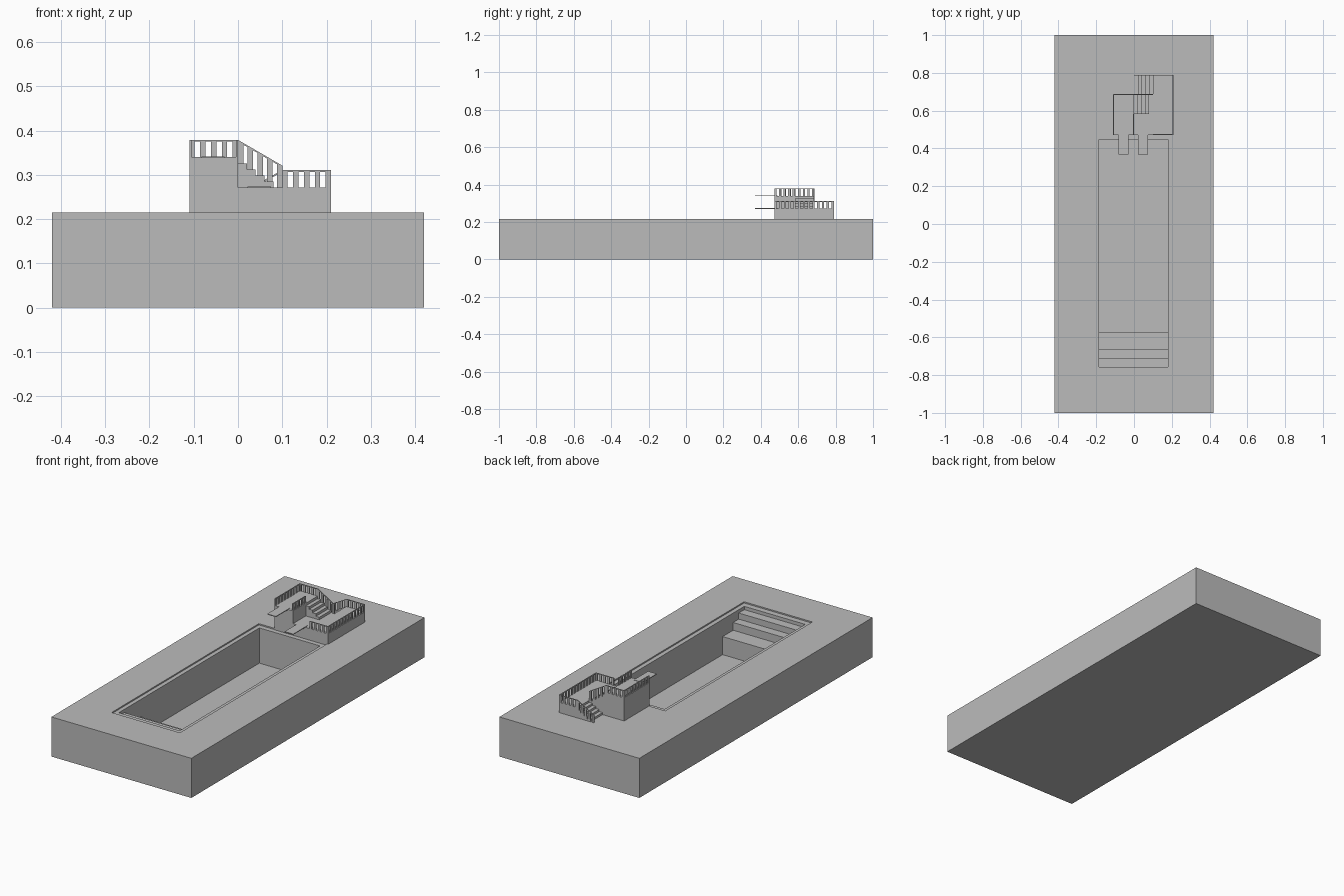
import bpy, bmesh
from mathutils import Vector

if "Cube" in bpy.data.objects:
    bpy.data.objects.remove(bpy.data.objects["Cube"])

grey = bpy.data.materials.new("concrete grey")
grey.diffuse_color = (0.5, 0.5, 0.5, 1)
grey.use_nodes = True
grey.node_tree.nodes["Principled BSDF"].inputs["Base Color"].default_value = grey.diffuse_color

GROUND, LOW, HIGH = 0.215, 0.271, 0.34
SUNK = 0.205                       # blocks reach slightly into the base
FRONT, MID, BACK_HIGH, BACK_LOW = 0.472, 0.582, 0.687, 0.79


def add_prism(bm, pts, axis, lo, hi):
    """Extrude a flat profile along one axis."""
    def place(p, t):
        return {"x": (t, p[0], p[1]), "y": (p[0], t, p[1]), "z": (p[0], p[1], t)}[axis]
    face = bm.faces.new([bm.verts.new(place(p, lo)) for p in pts])
    moved = bmesh.ops.extrude_face_region(bm, geom=[face])["geom"]
    shift = Vector(place((0, 0), hi - lo))
    bmesh.ops.translate(bm, vec=shift, verts=[v for v in moved if isinstance(v, bmesh.types.BMVert)])


def finish(name, bm):
    bmesh.ops.recalc_face_normals(bm, faces=bm.faces)
    mesh = bpy.data.meshes.new(name)
    bm.to_mesh(mesh)
    bm.free()
    mesh.materials.append(grey)
    ob = bpy.data.objects.new(name, mesh)
    bpy.context.collection.objects.link(ob)
    return ob


def prism(name, pts, axis, lo, hi):
    bm = bmesh.new()
    add_prism(bm, pts, axis, lo, hi)
    return finish(name, bm)


def box(name, x0, x1, y0, y1, z0, z1):
    return prism(name, [(x0, y0), (x1, y0), (x1, y1), (x0, y1)], "z", z0, z1)


def railing(name, axis, at, a, b, top_a, top_b, depth=0.045, thick=0.005):
    """Row of flat posts under a thin top bar, level or sloping.
    The profile runs from a to b and is extruded along axis."""
    bm = bmesh.new()
    post, bar = 0.012, 0.004

    def top(s):
        return top_a + (top_b - top_a) * (s - a) / (b - a)

    def quad(s0, s1, drop0, drop1):
        add_prism(bm, [(s0, top(s0) - drop1), (s1, top(s1) - drop1),
                       (s1, top(s1) - drop0), (s0, top(s0) - drop0)], axis, at, at + thick)
    quad(a, b, 0, bar)
    n = max(2, round((b - a) / 0.0265))
    for i in range(n + 1):
        s = a + (b - a - post) * i / n
        quad(s, s + post, bar, depth)
    return finish(name, bm)


def stairs(name, x_top, x_bottom, z_top, z_bottom, steps, y0, y1):
    """Solid staircase whose first tread lies one riser below z_top."""
    dx, dz = (x_bottom - x_top) / steps, (z_top - z_bottom) / steps
    pts = [(x_top, SUNK)]
    for i in range(steps):
        z = z_top - dz * (i + 1)
        pts += [(x_top + dx * i, z), (x_top + dx * (i + 1), z)]
    pts.append((x_bottom, SUNK))
    return prism(name, pts, "y", y0, y1)


# Base slab with a shallow border recess and a stepped pool cut out
base = box("pool_base", -0.42, 0.42, -1, 1, 0, GROUND)
border = box("border_cutter", -0.207, 0.203, -0.788, 0.474, 0.208, 0.3)
basin = prism("basin_cutter", [(0.447, 0.3), (0.447, 0.017), (-0.571, 0.017), (-0.571, 0.115),
                               (-0.661, 0.115), (-0.661, 0.157), (-0.709, 0.157), (-0.709, 0.19),
                               (-0.757, 0.19), (-0.757, 0.3)], "x", -0.185, 0.18)
bpy.context.view_layer.objects.active = base
for cutter in (border, basin):
    cutter.hide_render = True
    mod = base.modifiers.new("cut", "BOOLEAN")
    mod.operation, mod.solver, mod.object = "DIFFERENCE", "EXACT", cutter
    bpy.ops.object.modifier_apply(modifier=mod.name)
    bpy.data.objects.remove(cutter)

# Diving tower blocks
box("high_platform", -0.11, 0, FRONT, BACK_HIGH, SUNK, HIGH)
prism("low_platform", [(0, FRONT), (0.21, FRONT), (0.21, BACK_LOW), (0.1, BACK_LOW),
                       (0.1, MID), (0, MID)], "z", SUNK, LOW)

# Stairs
stairs("upper_stairs", 0, 0.1, HIGH, LOW, 5, MID, BACK_HIGH)
stairs("lower_stairs", 0.1, 0.02, LOW, GROUND + 0.0112, 4, BACK_HIGH, BACK_LOW)

# Diving boards
box("high_board", -0.082, -0.03, 0.368, 0.49, HIGH - 0.002, HIGH + 0.002)
box("low_board", 0.022, 0.074, 0.368, 0.49, LOW - 0.001, LOW + 0.003)

# Railings
T = 0.005
railing("high_left_railing", "x", -0.11, FRONT, BACK_HIGH, 0.379, 0.379)
railing("high_right_railing", "x", -T, FRONT, MID, 0.379, 0.379)
railing("high_back_railing", "y", BACK_HIGH - T, -0.11, 0, 0.379, 0.379)
railing("upper_stair_railing", "y", BACK_HIGH - T, 0, 0.1, 0.379, 0.321, 0.07)
railing("low_front_railing", "y", FRONT, 0.1, 0.21, 0.311, 0.311)
railing("low_right_railing", "x", 0.21 - T, FRONT, BACK_LOW, 0.311, 0.311)
railing("low_back_railing", "y", BACK_LOW - T, 0.1, 0.21, 0.311, 0.311)
railing("lower_stair_railing", "y", BACK_LOW - T, 0, 0.1, 0.255, 0.311, 0.05)
